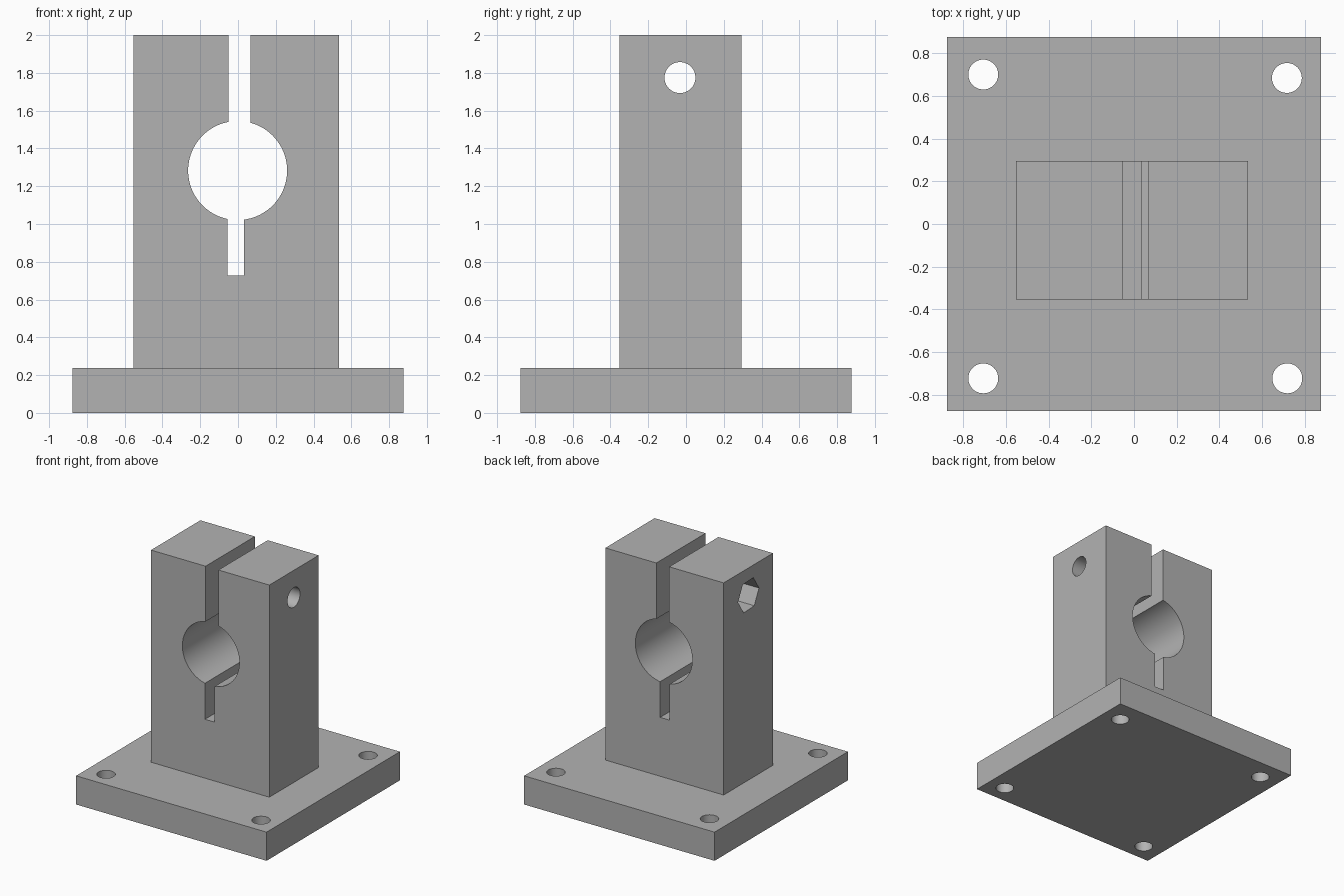
import bpy, bmesh, math
from mathutils import Vector

cube = bpy.data.objects.get("Cube")
if cube:
    bpy.data.objects.remove(cube, do_unlink=True)

# Single plain grey material
grey = bpy.data.materials.new("plain_grey")
grey.use_nodes = True
colour = (0.45, 0.45, 0.45, 1)
grey.diffuse_color = colour
grey.node_tree.nodes["Principled BSDF"].inputs["Base Color"].default_value = colour


def box(name, x, y, z):
    """Box from three (min, max) ranges."""
    bm = bmesh.new()
    bmesh.ops.create_cube(bm, size=1)
    for v in bm.verts:
        v.co = Vector([lo + (c + 0.5) * (hi - lo) for c, (lo, hi) in zip(v.co, (x, y, z))])
    return finish(name, bm)


def prism(name, axis, centre, radius, span, sides=64, phase=0.0):
    """Regular prism along an axis (0=x, 1=y, 2=z) covering span."""
    u, w = [i for i in range(3) if i != axis]
    bm = bmesh.new()
    ring = []
    for i in range(sides):
        a = 2 * math.pi * i / sides + phase
        co = [0, 0, 0]
        co[axis] = span[0]
        co[u] = centre[0] + radius * math.cos(a)
        co[w] = centre[1] + radius * math.sin(a)
        ring.append(bm.verts.new(co))
    cap = bm.faces.new(ring)
    out = bmesh.ops.extrude_face_region(bm, geom=[cap], use_keep_orig=True)
    move = Vector((0, 0, 0))
    move[axis] = span[1] - span[0]
    tops = [g for g in out["geom"] if isinstance(g, bmesh.types.BMVert)]
    bmesh.ops.translate(bm, verts=tops, vec=move)
    return finish(name, bm)


def finish(name, bm):
    bmesh.ops.recalc_face_normals(bm, faces=bm.faces[:])
    mesh = bpy.data.meshes.new(name)
    bm.to_mesh(mesh)
    bm.free()
    mesh.materials.append(grey)
    obj = bpy.data.objects.new(name, mesh)
    bpy.context.collection.objects.link(obj)
    return obj


def cut(target, cutters):
    """Subtract each cutter, then remove it."""
    bpy.ops.object.select_all(action='DESELECT')
    bpy.context.view_layer.objects.active = target
    target.select_set(True)
    for cutter in cutters:
        mod = target.modifiers.new("cut", 'BOOLEAN')
        mod.operation = 'DIFFERENCE'
        mod.solver = 'EXACT'
        mod.object = cutter
        bpy.ops.object.modifier_apply(modifier=mod.name)
        bpy.data.objects.remove(cutter, do_unlink=True)
    bpy.ops.object.shade_smooth_by_angle(angle=math.radians(30))


# Mounting plate with four screw holes
plate = box("mounting_plate", (-0.875, 0.875), (-0.875, 0.875), (0, 0.238))
corners = [(-0.706, 0.70), (0.716, 0.684), (-0.706, -0.723), (0.718, -0.723)]
cut(plate, [prism("screw_hole", 2, c, 0.07, (-0.1, 0.4), 48) for c in corners])

# Upright clamp block: shaft bore, clamping slots, bolt hole and nut pocket
block = box("clamp_block", (-0.552, 0.535), (-0.353, 0.294), (0.238, 2))
cut(block, [
    prism("shaft_bore", 1, (-0.002, 1.283), 0.262, (-0.6, 0.6), 96),
    box("upper_slot", (-0.051, 0.067), (-0.6, 0.6), (1.283, 2.2)),
    box("lower_slot", (-0.056, 0.032), (-0.6, 0.6), (0.727, 1.283)),
    prism("bolt_hole", 0, (-0.032, 1.775), 0.082, (-0.8, 0.8), 48),
    prism("nut_pocket", 0, (-0.032, 1.773), 0.138, (-0.8, -0.30), 6, math.radians(-3)),
])
